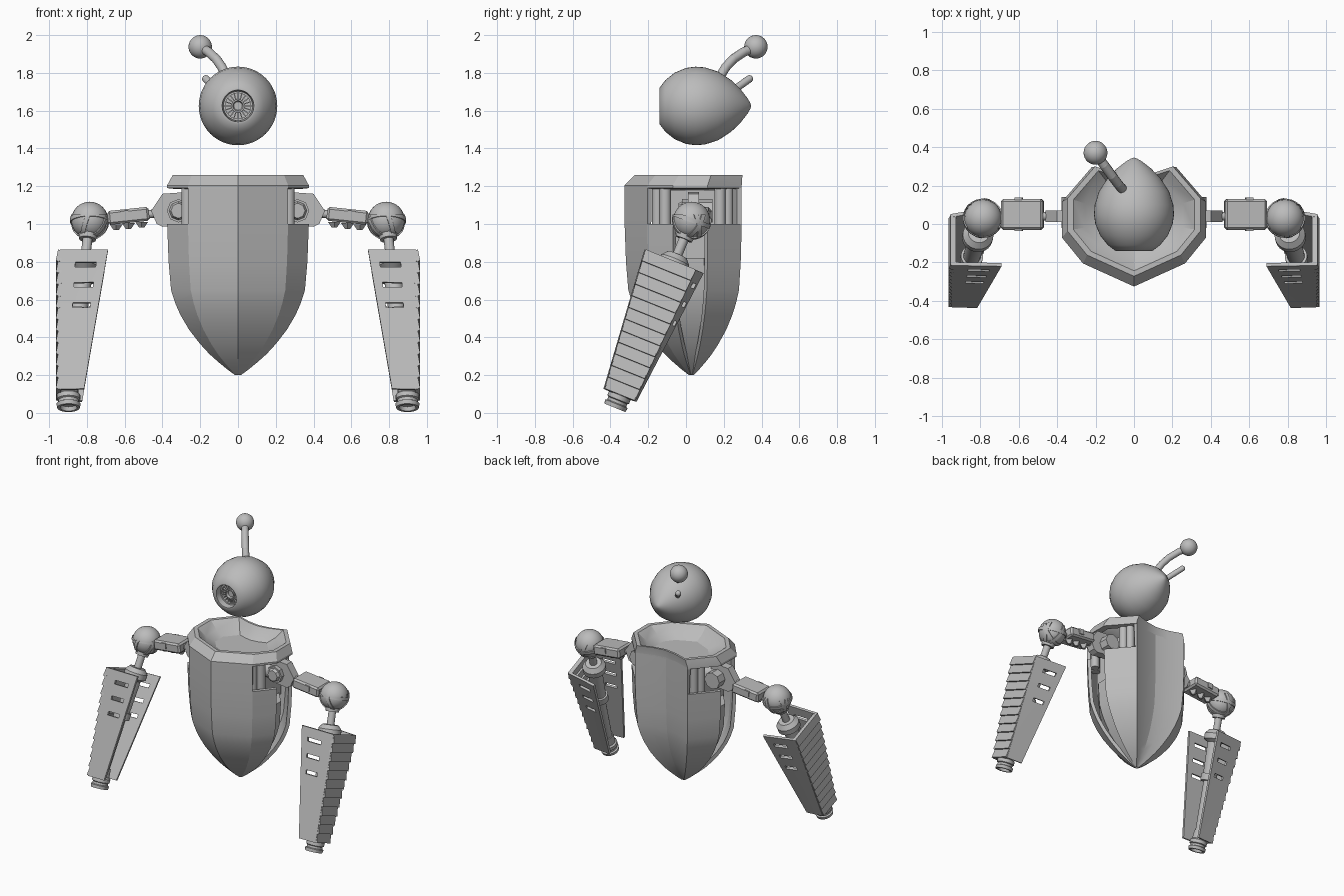
import bpy, bmesh, math
from mathutils import Vector, Matrix

if "Cube" in bpy.data.objects:
    bpy.data.objects.remove(bpy.data.objects["Cube"])

grey = bpy.data.materials.new("plain_grey")
grey.use_nodes = True
COLOUR = (0.5, 0.5, 0.5, 1)
grey.diffuse_color = COLOUR
grey.node_tree.nodes["Principled BSDF"].inputs["Base Color"].default_value = COLOUR


def make(name, bm, mirror=False, solid=0, offset=-1, angle=30):
    """Turn a bmesh into an object with optional wall thickness and x mirroring."""
    me = bpy.data.meshes.new(name)
    bm.to_mesh(me)
    bm.free()
    me.materials.append(grey)
    ob = bpy.data.objects.new(name, me)
    bpy.context.collection.objects.link(ob)
    bpy.ops.object.select_all(action='DESELECT')
    ob.select_set(True)
    bpy.context.view_layer.objects.active = ob
    if solid:
        m = ob.modifiers.new("wall", 'SOLIDIFY')
        m.thickness, m.offset = solid, offset
        bpy.ops.object.modifier_apply(modifier=m.name)
    bpy.ops.object.shade_smooth_by_angle(angle=math.radians(angle))
    if mirror:
        m = ob.modifiers.new("other_side", 'MIRROR')
        m.use_mirror_merge = False


def lathe(bm, profile, origin, axis, n=24):
    """Revolve (height, radius) points around an axis."""
    origin = Vector(origin)
    q = Vector(axis).to_track_quat('Z', 'Y')
    rings = []
    for h, r in profile:
        if r == 0:
            rings.append([bm.verts.new(origin + q @ Vector((0, 0, h)))] * n)
        else:
            rings.append([bm.verts.new(origin + q @ Vector((
                r * math.cos(math.tau * i / n), r * math.sin(math.tau * i / n), h)))
                for i in range(n)])
    for a, b in zip(rings, rings[1:]):
        for i in range(n):
            j = (i + 1) % n
            face = list(dict.fromkeys((a[i], a[j], b[j], b[i])))
            if len(face) > 2:
                bm.faces.new(face)
    bmesh.ops.recalc_face_normals(bm, faces=bm.faces)


def rod(bm, p, q, r, n=16):
    axis = Vector(q) - Vector(p)
    h = axis.length
    lathe(bm, [(0, 0), (0, r), (h, r), (h, 0)], p, axis, n)


def box(bm, centre, size, frame=Matrix(), turn=Matrix()):
    bmesh.ops.create_cube(bm, size=1, matrix=frame @ Matrix.Translation(centre) @ turn
                          @ Matrix.Diagonal((*size, 1)))


def ball(bm, centre, r):
    bmesh.ops.create_uvsphere(bm, u_segments=28, v_segments=16, radius=r,
                              matrix=Matrix.Translation(centre))


# Body outline, shared by shell, collar and core; the back is slightly hollow
HALF = [(.265, -.205), (.375, -.07), (.375, .115), (.22, .295), (.1, .255)]
RING = [(0, -.325)] + HALF + [(0, .24)] + [(-x, y) for x, y in reversed(HALF)]
N = len(RING)
CORNERS, SIDES = (1, 3, 8, 10), (2, 9)


def loft(bm, levels, keep=lambda i, k: True, cap=False):
    """Stack scaled copies of the outline; levels are (z, scale, centre y)."""
    rows = [[bm.verts.new((x * s, c + s * (y - .03), z)) for x, y in RING]
            for z, s, c in levels]
    for k in range(len(rows) - 1):
        for i in range(N):
            if keep(i, k):
                j = (i + 1) % N
                bm.faces.new((rows[k][i], rows[k][j], rows[k + 1][j], rows[k + 1][i]))
    if cap:
        bm.faces.new(rows[-1])
    bmesh.ops.delete(bm, geom=[v for v in bm.verts if not v.link_faces], context='VERTS')


# Body shell: open sides, corner panels stop below the shoulders
LOWER = [(z, s, .03) for z, s in ((.2, .04), (.23, .15), (.27, .28), (.31, .4), (.365, .535),
                                  (.44, .69), (.52, .815), (.58, .885), (.65, .945),
                                  (.8, .98), (1.0, 1))]
bm = bmesh.new()
loft(bm, LOWER + [(1.2, 1, .03)],
     lambda i, k: i not in SIDES and not (i in CORNERS and k == len(LOWER) - 1))
make("body_shell", bm, solid=.025, angle=15)

# Collar with a shallow bowl under the head
bm = bmesh.new()
loft(bm, [(1.185, .88, .03), (1.19, 1, .03), (1.205, 1, .03), (1.26, .92, .055),
          (1.26, .84, .055), (1.21, .68, .05), (1.17, .45, .05)], cap=True)
make("collar_bowl", bm, angle=20)

# Recessed inner core seen through the side slits
bm = bmesh.new()
loft(bm, [(z, s * .8, c) for z, s, c in LOWER[:-2]] + [(.82, .78, .03)], cap=True)
box(bm, (0, .03, .99), (.4, .4, .38))
make("inner_core", bm, angle=20)

bm = bmesh.new()
for x, y in ((.27, -.11), (.23, -.15), (.25, .18), (.22, .22)):
    rod(bm, (x, y, .98), (x, y, 1.19), .03)
make("shoulder_pipe", bm, mirror=True)

# Head: teardrop of revolution with a recessed eye
HEAD = (0, 0, 1.625)
bm = bmesh.new()
lathe(bm, [(-.05, 0), (-.05, .078), (-.14, .084), (-.14, .096), (-.11, .136), (-.06, .176),
           (0, .201), (.05, .208), (.1, .204), (.17, .182), (.24, .136), (.29, .087),
           (.325, .042), (.34, .016), (.345, 0)], HEAD, (0, 1, 0), 48)
make("head", bm, angle=40)

bm = bmesh.new()
lathe(bm, [(-.05, .068), (-.1, .068), (-.1, .078), (-.05, .078)], HEAD, (0, 1, 0), 32)
lathe(bm, [(-.05, .036), (-.1, .036), (-.1, .028), (-.085, .022), (-.085, 0)],
      HEAD, (0, 1, 0), 32)
for i in range(20):
    turn = Matrix.Rotation(math.tau * i / 20, 4, 'Y')
    box(bm, (.052, -.075, 0), (.034, .03, .006), Matrix.Translation(HEAD) @ turn)
make("eye", bm)

# Antenna: bent stem, ball and a short nub
bm = bmesh.new()
path = [Vector(p) for p in ((-.06, .18, 1.78), (-.085, .21, 1.83), (-.115, .25, 1.873),
                            (-.155, .305, 1.91), (-.2, .37, 1.938))]
for a, b in zip(path, path[1:]):
    rod(bm, a, b, .025)
    ball(bm, b, .025)
ball(bm, path[-1], .062)
make("antenna", bm)
bm = bmesh.new()
NUB = (-.17, .335, 1.768)
rod(bm, (-.1, .24, 1.7), NUB, .02)
ball(bm, NUB, .02)
make("antenna_nub", bm)

# Shoulder: bracket plate, drum and pin
bm = bmesh.new()
outline = [(.26, 1.0), (.4, .985), (.43, 1.0), (.46, 1.07), (.4, 1.16), (.26, 1.17)]
face = bm.faces.new([bm.verts.new((x, .07, z)) for x, z in outline])
side = bmesh.ops.extrude_face_region(bm, geom=[face])
bmesh.ops.translate(bm, vec=(0, -.06, 0),
                    verts=[g for g in side["geom"] if isinstance(g, bmesh.types.BMVert)])
bmesh.ops.recalc_face_normals(bm, faces=bm.faces)
make("shoulder_bracket", bm, mirror=True)
bm = bmesh.new()
lathe(bm, [(-.08, 0), (-.08, .04), (-.06, .05), (-.06, .062), (.1, .062), (.1, 0)],
      (.315, .04, 1.07), (0, 1, 0), 8)
rod(bm, (.18, .04, 1.07), (.34, .04, 1.07), .06)
rod(bm, (.4, .04, 1.06), (.76, .04, 1.02), .022)
make("shoulder_drum", bm, mirror=True)

# Upper arm: sloping box with small fins underneath
bm = bmesh.new()
slope = Matrix.Rotation(math.radians(6), 4, 'Y')
box(bm, (.58, .05, 1.043), (.22, .16, .074), turn=slope)
bmesh.ops.bevel(bm, geom=bm.edges[:], offset=.012, segments=1, affect='EDGES')
for x in (.51, .58, .645):
    lathe(bm, [(0, .034), (.03, .014), (.03, 0)], (x, .05, 1.012 - (x - .5) * .1), (0, 0, -1), 4)
box(bm, (.6, .05, 1.05), (.04, .175, .04), turn=slope)
make("upper_arm", bm, mirror=True)

# Elbow: ball with crossing straps around its lower half
ELBOW, WRIST = Vector((.785, .03, 1.02)), Vector((.9, -.37, .05))
bm = bmesh.new()
ball(bm, ELBOW, .098)
make("elbow_ball", bm, mirror=True)
bm = bmesh.new()
for axis in ((1, .2, .35), (-.35, 1, .3), (.5, -.8, .45), (0, .35, 1)):
    lathe(bm, [(-.012, .09), (-.012, .104), (.012, .104), (.012, .09)], ELBOW, axis, 32)
bmesh.ops.bisect_plane(bm, geom=bm.verts[:] + bm.edges[:] + bm.faces[:],
                       plane_co=ELBOW + Vector((0, 0, .03)), plane_no=(0, 0, 1),
                       clear_outer=True)
make("elbow_strap", bm, mirror=True)

# Inner piston from elbow to wrist
bm = bmesh.new()
lathe(bm, [(.08, .05), (.11, .045), (.11, .026), (.2, .026), (.2, .055), (.23, .08),
           (.27, .08), (.29, .05), (.52, .045), (.52, .058), (.57, .058), (.57, .034),
           (1.0, .034), (1.0, 0)], ELBOW, WRIST - ELBOW)
make("forearm_piston", bm, mirror=True)

# Forearm: tapered channel, tilted forward, open towards the body
LENGTH = .765
FRAME = Matrix.Translation((0, -.063, .803)) @ Matrix.Rotation(math.radians(-22), 4, 'X')


def mix(a, b, t):
    return a + (b - a) * t


def wall(name, outer, inner, reach):
    """Tapered wall with three slots; outer and inner are y, reach is inner x, top to bottom."""
    us = (0, .36, .8, 1)
    ts = (0, .09, .125, .235, .27, .38, .415, 1)
    bm = bmesh.new()
    grid = [[bm.verts.new(FRAME @ Vector((mix(.952, mix(*reach, t), u),
                                          mix(mix(*outer, t), mix(*inner, t), u),
                                          -LENGTH * t))) for u in us] for t in ts]
    for r in range(len(ts) - 1):
        for c in range(len(us) - 1):
            if not (c == 1 and r in (1, 3, 5)):
                bm.faces.new((grid[r][c], grid[r][c + 1], grid[r + 1][c + 1], grid[r + 1][c]))
    make(name, bm, mirror=True, solid=.018, offset=0)


wall("forearm_front_wall", (-.155, -.08), (-.16, -.085), (.688, .815))
wall("forearm_back_wall", (.115, .075), (.16, .085), (.708, .825))

# Overlapping slats on the outer side
bm = bmesh.new()
COUNT = 12
for i in range(COUNT):
    t = (i + .5) / COUNT
    front, back = mix(-.163, -.085, t), mix(.122, .08, t)
    box(bm, (.945, (front + back) / 2, -LENGTH * t), (.028, back - front, LENGTH / COUNT),
        FRAME, Matrix.Rotation(math.radians(-11), 4, 'Y'))
make("forearm_slats", bm, mirror=True)

# Wrist: stepped ring at the end of the forearm
bm = bmesh.new()
lathe(bm, [(-.09, 0), (-.09, .05), (-.03, .052), (-.02, .062), (.005, .062), (.01, .054),
           (.025, .054), (.03, .064), (.052, .06), (.052, .045), (.03, .04), (.03, 0)],
      FRAME @ Vector((.897, 0, -.785)), FRAME.to_3x3() @ Vector((0, 0, -1)))
make("wrist", bm, mirror=True)
